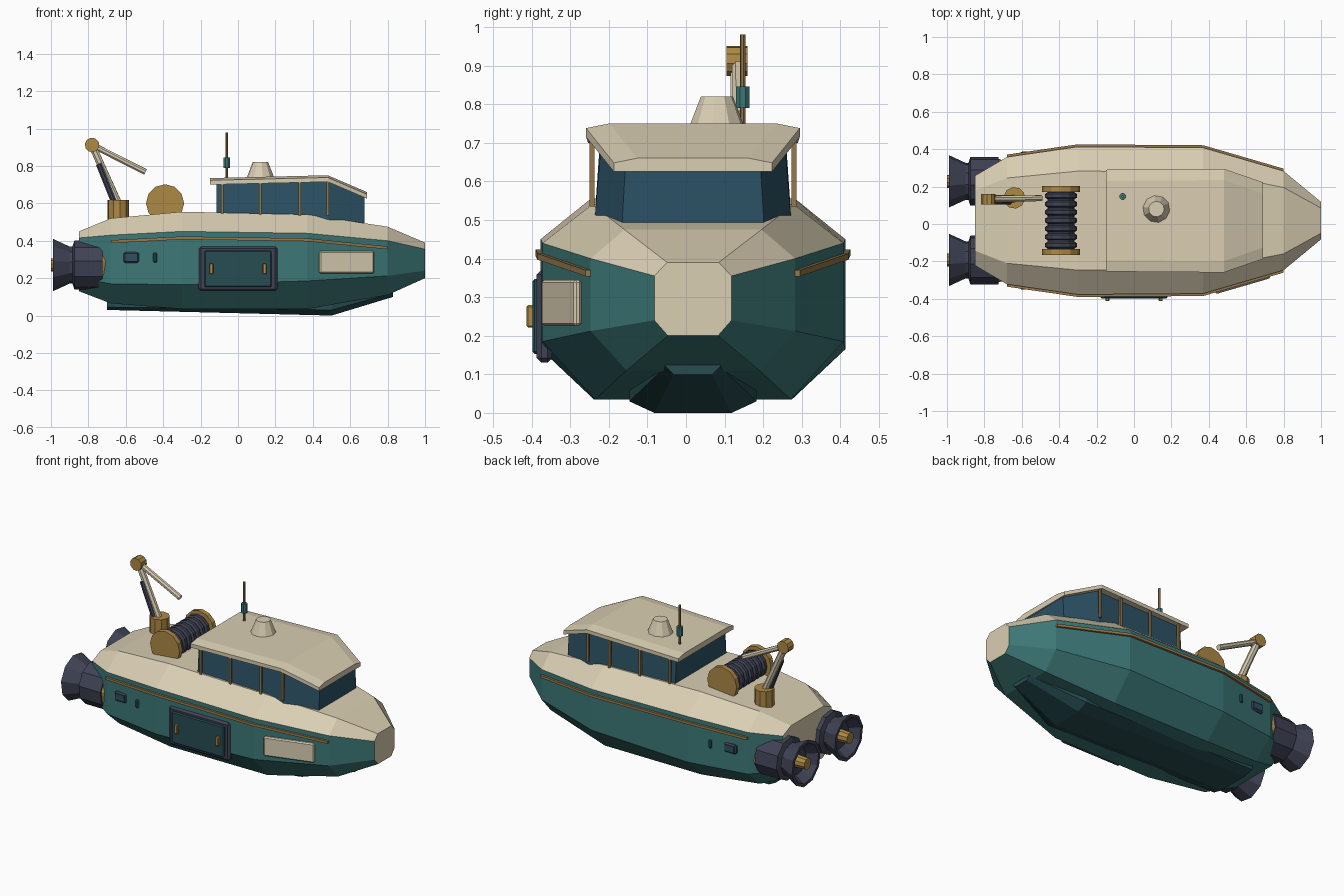
import bpy, bmesh, math
from mathutils import Vector

if "Cube" in bpy.data.objects:
    bpy.data.objects.remove(bpy.data.objects["Cube"])

YC = 0.018  # hull centre line


def mat(name, r, g, b):
    m = bpy.data.materials.new(name)
    m.diffuse_color = (r, g, b, 1)
    m.use_nodes = True
    m.node_tree.nodes["Principled BSDF"].inputs["Base Color"].default_value = m.diffuse_color
    return m


TEAL = mat("teal", 0.045, 0.19, 0.185)
DARK = mat("dark_teal", 0.02, 0.075, 0.085)
CREAM = mat("cream", 0.70, 0.62, 0.45)
NAVY = mat("navy", 0.05, 0.055, 0.09)
GLASS = mat("glass", 0.025, 0.085, 0.13)
GOLD = mat("gold", 0.42, 0.25, 0.06)
BRASS = mat("brass", 0.30, 0.19, 0.07)


def finish(name, bm, *mats):
    bmesh.ops.recalc_face_normals(bm, faces=bm.faces)
    me = bpy.data.meshes.new(name)
    bm.to_mesh(me)
    bm.free()
    for m in mats:
        me.materials.append(m)
    ob = bpy.data.objects.new(name, me)
    bpy.context.collection.objects.link(ob)
    return ob


def loft(name, rings, mats, pick=None, caps=0):
    """Skin a row of closed rings; pick(i) chooses the material of side i."""
    bm = bmesh.new()
    vs = [[bm.verts.new(p) for p in r] for r in rings]
    n = len(rings[0])
    for a, b in zip(vs, vs[1:]):
        for i in range(n):
            f = bm.faces.new((a[i], a[(i + 1) % n], b[(i + 1) % n], b[i]))
            f.material_index = pick(i) if pick else 0
    for r in (vs[0], vs[-1]):
        bm.faces.new(r).material_index = caps
    return finish(name, bm, *mats)


def section(x, half):
    """Mirror a half outline of (y, z) points, given top to bottom."""
    right = [(x, YC + y, z) for y, z in half]
    left = [(x, YC - y, z) for y, z in reversed(half)]
    return right + left


def turned(name, p, axis, profile, m, n=10):
    """Turn (distance, radius) points about an axis through p."""
    d = Vector(axis).normalized()
    u = d.orthogonal().normalized()
    w = d.cross(u)
    p = Vector(p)
    rings = []
    for t, r in profile:
        rings.append([p + d * t + r * (u * math.cos(a) + w * math.sin(a))
                      for a in [2 * math.pi * (k + 0.5) / n for k in range(n)]])
    return loft(name, rings, [m])


def rod(name, a, b, r, m, n=8):
    d = Vector(b) - Vector(a)
    return turned(name, a, d, [(0, r), (d.length, r)], m, n)


def box(name, c, size, m, rz=0, bevel=0.0):
    bm = bmesh.new()
    bmesh.ops.create_cube(bm, size=1)
    bmesh.ops.scale(bm, vec=size, verts=bm.verts)
    if bevel:
        bmesh.ops.bevel(bm, geom=bm.edges[:], offset=bevel, segments=1, affect='EDGES')
    ob = finish(name, bm, m)
    ob.location = c
    ob.rotation_euler.z = rz
    return ob


# Hull: x, half width, deck z, shoulder z, chine z, bottom z
stations = [(-0.85, 0.24, 0.45, 0.415, 0.20, 0.13), (-0.68, 0.34, 0.52, 0.43, 0.17, 0.065),
            (-0.30, 0.395, 0.555, 0.45, 0.165, 0.035), (0.37, 0.39, 0.54, 0.44, 0.185, 0.035),
            (0.80, 0.265, 0.475, 0.40, 0.212, 0.11), (1.0, 0.10, 0.39, 0.355, 0.24, 0.20)]
hull = [section(x, [(w * 0.67, zt), (w, zs), (w, zc), (w * 0.65, zb)])
        for x, w, zt, zs, zc, zb in stations]
loft("hull", hull, [TEAL, CREAM], lambda i: 1 if i in (0, 6, 7) else 0, caps=1)

# Keel plate
loft("keel", [section(-0.70, [(0.165, 0.09), (0.165, 0.045), (0.10, 0.03)]),
              section(0.50, [(0.165, 0.08), (0.165, 0.03), (0.10, 0.0)]),
              section(0.83, [(0.075, 0.13), (0.07, 0.12), (0.05, 0.10)])], [DARK])

# Cabin glass and roof
loft("cabin_glass", [section(x, [(wt, zt), (wb, zb)]) for x, wt, zt, wb, zb in
                     [(-0.115, 0.24, 0.72, 0.255, 0.50), (0.48, 0.235, 0.73, 0.255, 0.50),
                      (0.675, 0.175, 0.64, 0.185, 0.47)]], [GLASS])
loft("cabin_roof", [section(x, [(w - 0.06, z), (w, z - 0.012), (w, z - 0.035)]) for x, w, z in
                    [(-0.15, 0.272, 0.735), (0.48, 0.277, 0.75), (0.69, 0.205, 0.66)]], [CREAM])

# Parts that repeat on both sides
path = [(-0.68, 0.345, 0.395), (-0.30, 0.40, 0.415), (0.37, 0.395, 0.405), (0.80, 0.27, 0.362)]
for s, side in ((-1, "front"), (1, "back")):
    for k, x in enumerate((-0.085, 0.12, 0.33, 0.48)):
        box(f"{side}_window_post_{k}", (x, YC + s * 0.262, 0.625), (0.013, 0.013, 0.18), BRASS)
    loft(f"{side}_rub_rail",
         [[(x, YC + s * (y + dy), z + dz) for dy, dz in
           ((-0.008, -0.008), (0.008, -0.008), (0.008, 0.008), (-0.008, 0.008))]
          for x, y, z in path], [BRASS])
    box(f"{side}_vent_frame", (-0.57, YC + s * 0.352, 0.31), (0.084, 0.03, 0.058), NAVY, bevel=0.008)
    box(f"{side}_vent_panel", (-0.57, YC + s * 0.357, 0.31), (0.06, 0.024, 0.036), GLASS)
    box(f"{side}_slot", (-0.443, YC + s * 0.375, 0.31), (0.022, 0.02, 0.052), DARK, bevel=0.006)

    # Engine with flared nozzle
    p = (-0.66, YC + s * 0.21, 0.27)
    turned(f"{side}_engine_collar", p, (-1, 0, 0), [(0, 0.11), (0.045, 0.115), (0.08, 0.128)], GOLD)
    turned(f"{side}_engine_body", p, (-1, 0, 0), [(0.065, 0.132), (0.215, 0.132), (0.225, 0.10)], NAVY)
    turned(f"{side}_engine_nozzle", p, (-1, 0, 0),
           [(0.21, 0.10), (0.24, 0.10), (0.33, 0.142), (0.33, 0.122), (0.27, 0.085)], NAVY)
    turned(f"{side}_engine_hub", p, (-1, 0, 0), [(0.26, 0.04), (0.34, 0.035)], GOLD)

# Side door with two handles
box("door_frame", (0, -0.367, 0.25), (0.42, 0.04, 0.24), NAVY, bevel=0.012)
box("door_panel", (0, -0.380, 0.25), (0.36, 0.036, 0.195), DARK, bevel=0.006)
for s in (-1, 1):
    box("door_handle", (s * 0.142, -0.402, 0.25), (0.022, 0.022, 0.058), GOLD, bevel=0.004)

# Blank side plate, angled with the bow
box("side_plate", (0.58, -0.322, 0.285), (0.305, 0.022, 0.12), CREAM,
    rz=math.atan2(0.125, 0.43), bevel=0.007)

# Roof vent and antenna
turned("roof_vent", (0.12, 0.08, 0.735), (0, 0, 1), [(0, 0.075), (0.085, 0.042)], CREAM)
rod("antenna_rod", (-0.06, 0.147, 0.73), (-0.06, 0.147, 0.98), 0.007, BRASS, 6)
rod("antenna_box", (-0.06, 0.147, 0.79), (-0.06, 0.147, 0.846), 0.019, TEAL)

# Winch: drum with cable ridges between two flanges
rod("winch_drum", (-0.39, -0.16, 0.60), (-0.39, 0.19, 0.60), 0.072, NAVY, 12)
for k in range(7):
    y = -0.113 + k * 0.044
    turned(f"winch_cable_{k}", (-0.39, y, 0.60), (0, 1, 0),
           [(-0.019, 0.07), (-0.010, 0.085), (0.010, 0.085), (0.019, 0.07)], NAVY, 12)
for y in (-0.165, 0.172):
    rod("winch_flange", (-0.39, y, 0.60), (-0.39, y + 0.03, 0.60), 0.102, GOLD, 12)

# Crane
rod("crane_base", (-0.64, 0.14, 0.50), (-0.64, 0.14, 0.617), 0.058, GOLD, 10)
rod("crane_lower_arm", (-0.64, 0.135, 0.60), (-0.78, 0.135, 0.91), 0.021, CREAM)
rod("crane_upper_arm", (-0.78, 0.135, 0.912), (-0.495, 0.138, 0.768), 0.017, CREAM)
rod("crane_piston", (-0.665, 0.12, 0.61), (-0.745, 0.12, 0.81), 0.016, NAVY)
rod("crane_elbow", (-0.78, 0.105, 0.912), (-0.78, 0.16, 0.912), 0.039, GOLD, 10)
